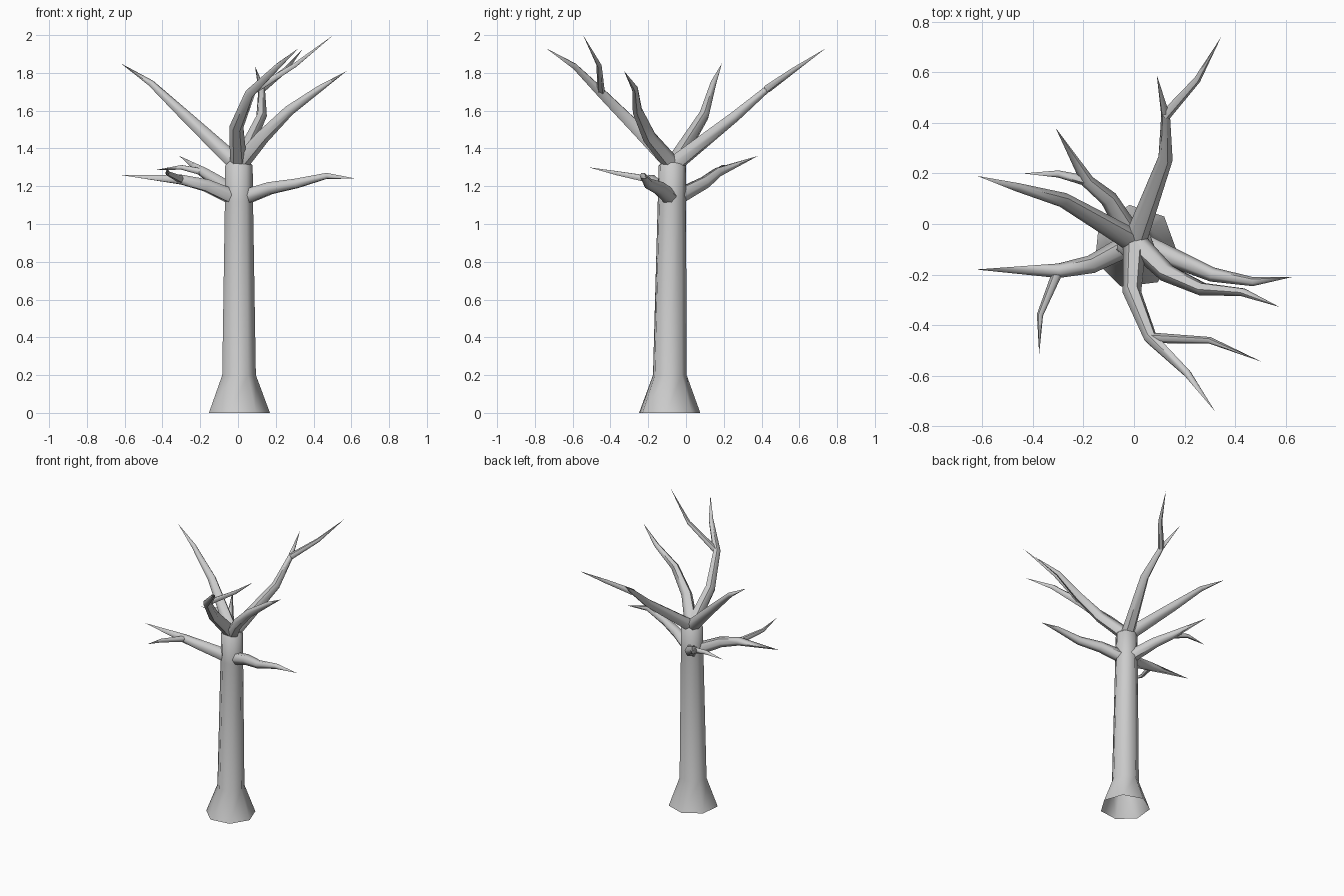
import bpy, bmesh, math
from mathutils import Vector

if "Cube" in bpy.data.objects:
    bpy.data.objects.remove(bpy.data.objects["Cube"])


def tube(bm, pts, radii, sides, level=False):
    """Skin a path with rings; a radius of 0 closes it to a point."""
    rings, u = [], Vector((1, -0.1, 0))
    for i, (p, r) in enumerate(zip(pts, radii)):
        d = (pts[min(i + 1, len(pts) - 1)] - pts[max(i - 1, 0)]).normalized()
        if level:
            d = Vector((0, 0, 1))
        elif i == 0:
            u = d.cross(Vector((0, 0, 1)))
        u = (u - d * u.dot(d)).normalized()
        v = d.cross(u)
        angles = [math.tau * k / sides for k in range(sides if r else 1)]
        rings.append([bm.verts.new(p + r * (u * math.cos(a) + v * math.sin(a))) for a in angles])
    for a, b in zip(rings, rings[1:]):
        for k in range(sides):
            n = (k + 1) % sides
            bm.faces.new((a[k], a[n], b[0]) if len(b) == 1 else (a[k], a[n], b[n], b[k]))
    if len(rings[-1]) > 1:
        bm.faces.new(rings[-1])


def finish(name, bm):
    mesh = bpy.data.meshes.new(name)
    bm.to_mesh(mesh)
    bm.free()
    obj = bpy.data.objects.new(name, mesh)
    bpy.context.collection.objects.link(obj)
    bpy.ops.object.select_all(action='DESELECT')
    obj.select_set(True)
    bpy.context.view_layer.objects.active = obj
    bpy.ops.object.shade_smooth_by_angle(angle=math.radians(60))


def limb(bm, pts, base_radius):
    """Six-sided limb that tapers to a point along its length."""
    steps = [0.0]
    for a, b in zip(pts, pts[1:]):
        steps.append(steps[-1] + (b - a).length)
    radii = [base_radius * (1 - s / steps[-1]) ** 0.65 for s in steps[:-1]] + [0]
    tube(bm, pts, radii, 6)


def branch(name, root_z, main, fork=(), fork_at=0):
    """Branch growing from the trunk axis, with an optional side fork."""
    bm = bmesh.new()
    main = [Vector(p) for p in main]
    limb(bm, [Vector((0.003, -0.07, root_z))] + main, 0.046)
    if fork:
        limb(bm, [main[fork_at]] + [Vector(p) for p in fork], 0.021)
    finish(name, bm)


# Seven-sided trunk with flared foot, open underneath
bm = bmesh.new()
heights = (0, 0.2, 1.12, 1.31, 1.345)
radii = (0.167, 0.092, 0.077, 0.075, 0.035)
tube(bm, [Vector((0.003, -0.09 + 0.012 * z, z)) for z in heights], radii, 7, level=True)
finish("trunk", bm)

# Crown branches
TOP, LOW = 1.31, 1.13
branch("upper_left_branch", TOP,
       [(-0.28, 0.095, 1.575), (-0.46, 0.145, 1.745), (-0.62, 0.19, 1.85)])
branch("upper_back_branch", TOP,
       [(0.125, 0.26, 1.57), (0.125, 0.43, 1.715), (0.09, 0.59, 1.835)],
       [(0.25, 0.57, 1.815), (0.345, 0.74, 1.93)], 1)
branch("upper_front_branch", TOP,
       [(-0.008, -0.27, 1.515), (0.065, -0.45, 1.695), (0.21, -0.59, 1.835), (0.32, -0.74, 1.93)],
       [(0.3, -0.46, 1.84), (0.505, -0.545, 2.0)], 1)
branch("upper_right_branch", TOP,
       [(0.13, -0.195, 1.46), (0.27, -0.258, 1.6), (0.43, -0.27, 1.715), (0.575, -0.328, 1.81)])

# Lower, flatter branches
branch("lower_right_branch", LOW,
       [(0.17, -0.14, 1.19), (0.31, -0.2, 1.215), (0.47, -0.228, 1.255), (0.625, -0.21, 1.24)])
branch("lower_left_branch", LOW,
       [(-0.17, -0.16, 1.205), (-0.3, -0.185, 1.235), (-0.625, -0.18, 1.26)],
       [(-0.372, -0.36, 1.268), (-0.375, -0.515, 1.3)], 1)
branch("lower_back_branch", LOW,
       [(-0.1, 0.1, 1.22), (-0.185, 0.17, 1.275), (-0.31, 0.38, 1.36)],
       [(-0.3, 0.198, 1.3), (-0.44, 0.2, 1.285)], 1)
